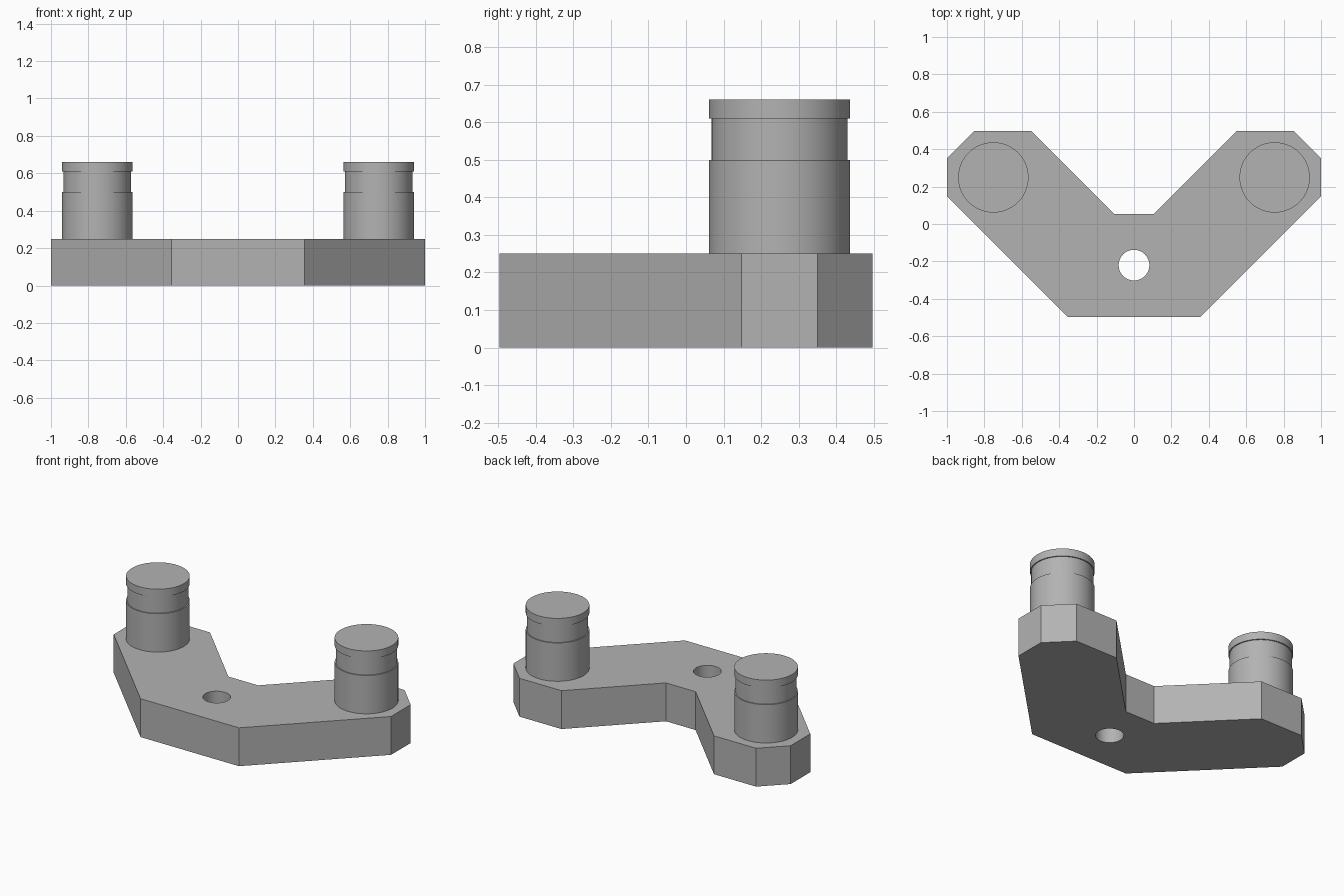
import bpy, bmesh, math

cube = bpy.data.objects.get("Cube")
if cube:
    bpy.data.objects.remove(cube)

# Single plain grey material
GREY = (0.45, 0.45, 0.45, 1)
grey = bpy.data.materials.new("plain grey")
grey.use_nodes = True
grey.diffuse_color = GREY
grey.node_tree.nodes["Principled BSDF"].inputs["Base Color"].default_value = GREY


def add_object(name, bm):
    bmesh.ops.recalc_face_normals(bm, faces=bm.faces)
    mesh = bpy.data.meshes.new(name)
    bm.to_mesh(mesh)
    bm.free()
    mesh.materials.append(grey)
    obj = bpy.data.objects.new(name, mesh)
    bpy.context.collection.objects.link(obj)
    return obj


def smooth(obj):
    bpy.ops.object.select_all(action="DESELECT")
    obj.select_set(True)
    bpy.context.view_layer.objects.active = obj
    bpy.ops.object.shade_smooth_by_angle(angle=math.radians(30))


# V-shaped base plate, mirrored from its left half outline
THICK = 0.25
half = [(0.355, -0.497), (1, 0.148), (1, 0.35), (0.853, 0.497), (0.55, 0.497), (0.107, 0.054)]
outline = half + [(-x, y) for x, y in reversed(half)]
bm = bmesh.new()
face = bm.faces.new([bm.verts.new((x, y, 0)) for x, y in outline])
top = bmesh.ops.extrude_face_region(bm, geom=[face])["geom"]
bmesh.ops.translate(bm, vec=(0, 0, THICK),
                    verts=[v for v in top if isinstance(v, bmesh.types.BMVert)])
base = add_object("base_plate", bm)

# Round hole through the plate
bm = bmesh.new()
bmesh.ops.create_cone(bm, cap_ends=True, segments=64, radius1=0.082, radius2=0.082, depth=1)
bmesh.ops.translate(bm, verts=bm.verts, vec=(0, -0.22, 0))
cutter = add_object("hole_cutter", bm)
cutter.hide_render = True
cut = base.modifiers.new("hole", "BOOLEAN")
cut.operation = "DIFFERENCE"
cut.solver = "EXACT"
cut.object = cutter
bpy.context.view_layer.objects.active = base
bpy.ops.object.modifier_apply(modifier=cut.name)
bpy.data.objects.remove(cutter)
smooth(base)


# Grooved posts, each a lathed profile of (radius, height)
PROFILE = [(0, THICK), (0.188, THICK), (0.188, 0.5), (0.181, 0.5),
           (0.181, 0.61), (0.188, 0.61), (0.188, 0.66), (0, 0.66)]
for name, x in (("left_post", 0.752), ("right_post", -0.752)):
    bm = bmesh.new()
    verts = [bm.verts.new((r, 0, z)) for r, z in PROFILE]
    edges = [bm.edges.new(pair) for pair in zip(verts, verts[1:])]
    bmesh.ops.spin(bm, geom=verts + edges, cent=(0, 0, 0), axis=(0, 0, 1),
                   angle=math.tau, steps=64)
    bmesh.ops.remove_doubles(bm, verts=bm.verts, dist=0.0005)
    post = add_object(name, bm)
    post.location = (x, 0.249, 0)
    smooth(post)
